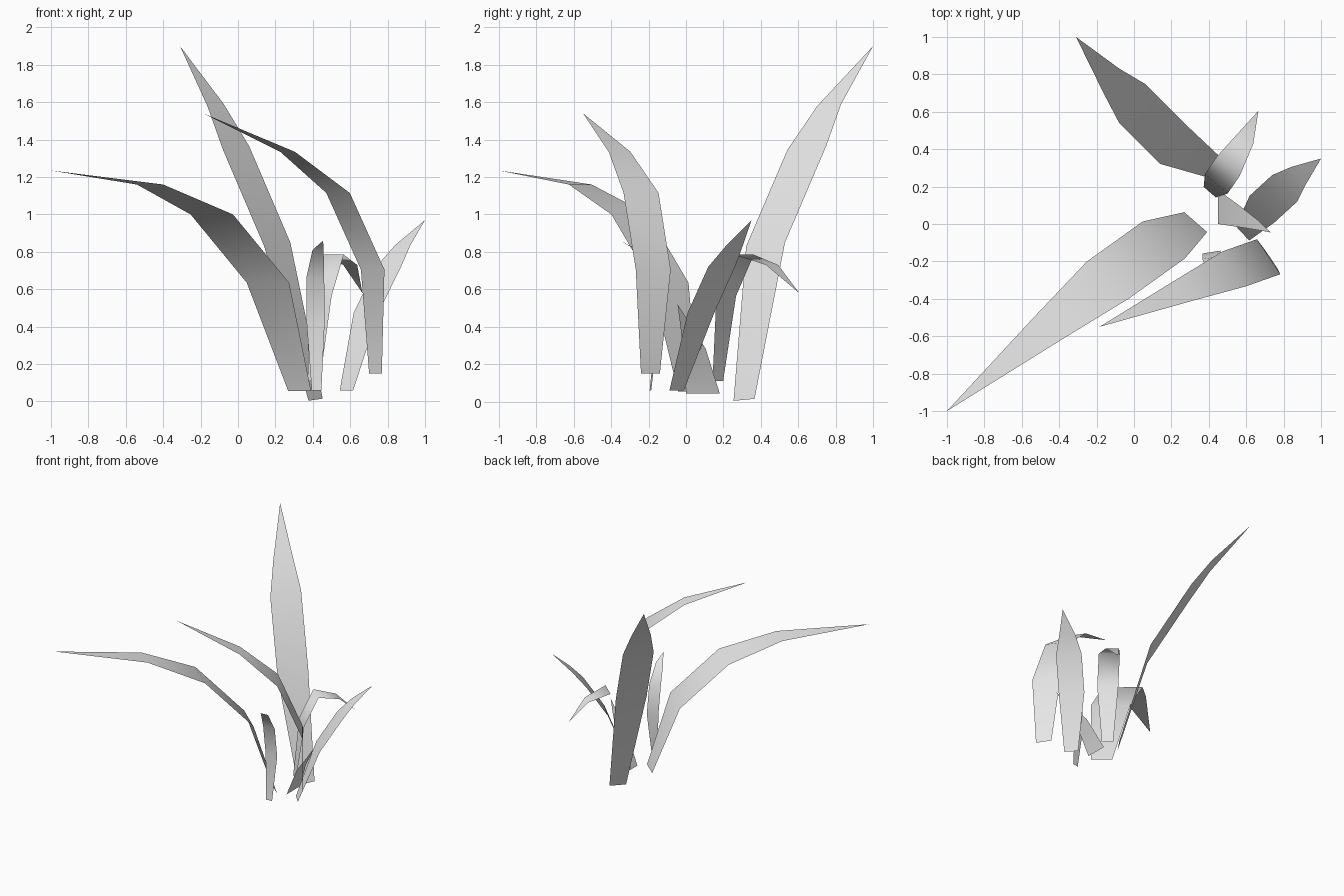
import bpy
from math import cos, sin, radians
from mathutils import Vector

default_cube = bpy.data.objects.get("Cube")
if default_cube:
    bpy.data.objects.remove(default_cube, do_unlink=True)

# One pale grey for all the leaves
leaf_grey = bpy.data.materials.new("pale_grey")
leaf_grey.use_nodes = True
colour = (0.8, 0.8, 0.8, 1.0)
leaf_grey.diffuse_color = colour
leaf_grey.node_tree.nodes["Principled BSDF"].inputs["Base Color"].default_value = colour

# Relative leaf width at each step from the root; the tip is a point
LEAF_TAPER = (0.54, 1.0, 1.0, 0.62)


def make_blade(name, width, side_angle, midrib, taper=LEAF_TAPER, tilt=0.0):
    """Flat arching leaf: a strip of quads along the midrib, closed by a pointed tip."""
    angle = radians(side_angle)
    side = Vector((cos(angle), sin(angle), tilt)) * width / 2
    *stations, tip = [Vector(point) for point in midrib]

    verts = []
    for point, share in zip(stations, taper):
        verts += [point - side * share, point + side * share]
    verts.append(tip)

    last = len(verts) - 1
    faces = [(i, i + 1, i + 3, i + 2) for i in range(0, last - 2, 2)]
    faces.append((last - 2, last - 1, last))

    mesh = bpy.data.meshes.new(name)
    mesh.from_pydata(verts, [], faces)
    mesh.materials.append(leaf_grey)
    mesh.shade_smooth()
    blade = bpy.data.objects.new(name, mesh)
    bpy.context.collection.objects.link(blade)
    return blade


# Tall leaf rising towards the back
make_blade("tall_back_blade", 0.25, 56, [
    (0.415, 0.31, 0.01), (0.21, 0.425, 0.84), (-0.01, 0.645, 1.355),
    (-0.12, 0.765, 1.585), (-0.31, 1.0, 1.9)], tilt=0.08)

# Long leaf sweeping out to the front right
make_blade("long_sweeping_blade", 0.3, 139, [
    (0.33, 0.01, 0.055), (0.16, -0.085, 0.635), (-0.14, -0.3, 1.0),
    (-0.47, -0.565, 1.16), (-1.0, -1.0, 1.235)])

# Leaf arching over the front
make_blade("front_arching_blade", 0.225, 124, [
    (0.735, -0.19, 0.15), (0.72, -0.175, 0.705), (0.535, -0.24, 1.115),
    (0.265, -0.355, 1.335), (-0.185, -0.55, 1.54)])

# Leaf leaning out to the left
make_blade("left_leaning_blade", 0.195, -47, [
    (0.58, -0.05, 0.06), (0.685, 0.08, 0.475), (0.805, 0.19, 0.72),
    (0.88, 0.26, 0.835), (1.0, 0.35, 0.97)])

# Short leaf that droops at the back
make_blade("drooping_back_blade", 0.16, -41, [
    (0.405, 0.17, 0.11), (0.44, 0.215, 0.565), (0.505, 0.31, 0.785),
    (0.6, 0.46, 0.73), (0.665, 0.605, 0.58)])

# Narrow upright leaf with a nodding tip
make_blade("narrow_front_blade", 0.097, 189, [
    (0.42, -0.19, 0.06), (0.415, -0.15, 0.42), (0.413, -0.18, 0.66),
    (0.428, -0.262, 0.81), (0.455, -0.35, 0.86)])

# Small leaf in the middle, widest at its root
make_blade("small_middle_blade", 0.18, -90, [
    (0.45, 0.09, 0.045), (0.555, 0.045, 0.282), (0.66, -0.005, 0.42),
    (0.73, -0.045, 0.52)], taper=(1.0, 0.67, 0.3))
